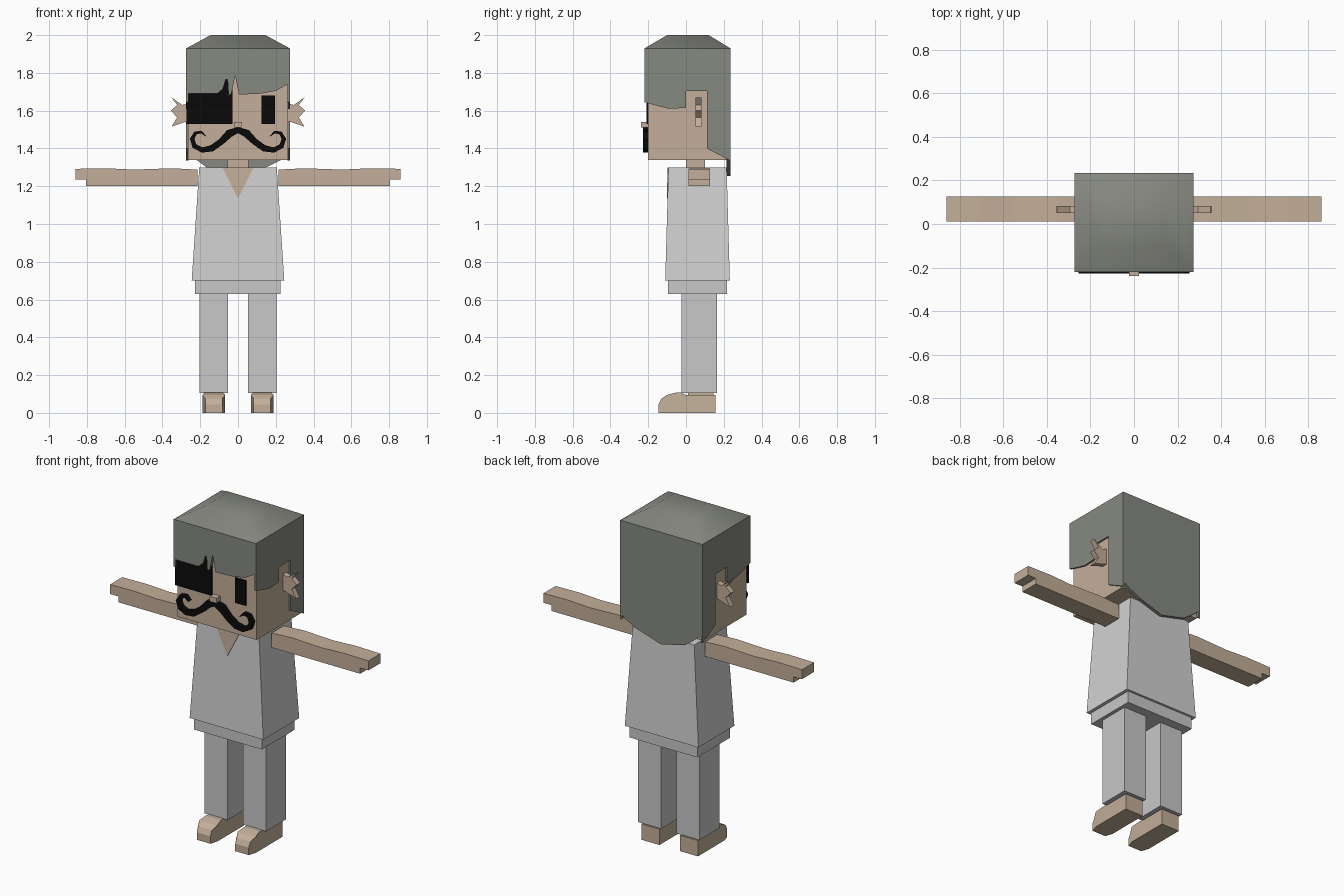
import bpy, bmesh
from math import radians
from mathutils import Vector

cube = bpy.data.objects.get("Cube")
if cube:
    bpy.data.objects.remove(cube)


def material(name, rgb):
    m = bpy.data.materials.new(name)
    m.use_nodes = True
    m.diffuse_color = (*rgb, 1)
    m.node_tree.nodes["Principled BSDF"].inputs["Base Color"].default_value = (*rgb, 1)
    return m


SKIN = material("skin", (0.55, 0.43, 0.32))
HAIR = material("grey hair", (0.24, 0.25, 0.22))
BLACK = material("black", (0.003, 0.003, 0.003))
SHIRT = material("pale grey shirt", (0.64, 0.64, 0.64))
TROUSERS = material("grey trousers", (0.58, 0.58, 0.58))


def finish(name, bm, mat):
    bmesh.ops.recalc_face_normals(bm, faces=bm.faces)
    mesh = bpy.data.meshes.new(name)
    bm.to_mesh(mesh)
    bm.free()
    mesh.materials.append(mat)
    ob = bpy.data.objects.new(name, mesh)
    bpy.context.collection.objects.link(ob)
    return ob


def prism(name, mat, axis, outline, a, b):
    """Extrude an outline along an axis: x takes (y, z), y takes (x, z)."""
    bm = bmesh.new()
    place = {"x": lambda p, d: (d, p[0], p[1]),
             "y": lambda p, d: (p[0], d, p[1])}[axis]
    face = bm.faces.new([bm.verts.new(place(p, a)) for p in outline])
    ext = bmesh.ops.extrude_face_region(bm, geom=[face])
    step = Vector(place((0, 0), b - a))
    bmesh.ops.translate(bm, vec=step,
                        verts=[v for v in ext["geom"] if isinstance(v, bmesh.types.BMVert)])
    return finish(name, bm, mat)


def loft(name, mat, low, high):
    """Box between two levels, each (x0, x1, y0, y1, z)."""
    bm = bmesh.new()
    rings = [[bm.verts.new((x, y, z)) for x, y in ((x0, y0), (x1, y0), (x1, y1), (x0, y1))]
             for x0, x1, y0, y1, z in (low, high)]
    for ring in rings:
        bm.faces.new(ring)
    for i in range(4):
        j = (i + 1) % 4
        bm.faces.new((rings[0][i], rings[0][j], rings[1][j], rings[1][i]))
    return finish(name, bm, mat)


def box(name, mat, x0, x1, y0, y1, z0, z1):
    return loft(name, mat, (x0, x1, y0, y1, z0), (x0, x1, y0, y1, z1))


# Head and neck
box("head", SKIN, -0.264, 0.264, -0.2, 0.215, 1.34, 1.9)
box("neck", SKIN, -0.055, 0.055, 0, 0.1, 1.28, 1.35)
box("nose", SKIN, -0.022, 0.022, -0.238, -0.2, 1.51, 1.54)

# Hair: domed cap, ragged fringe, side panels with ear notches, back panel
cap = loft("hair_cap", HAIR, (-0.274, 0.274, -0.22, 0.235, 1.93),
           (-0.145, 0.145, -0.1, 0.12, 2.0))
prism("hair_fringe", HAIR, "y",
      [(-0.264, 1.93), (-0.264, 1.69), (-0.11, 1.69), (-0.08, 1.715), (-0.065, 1.765),
       (-0.055, 1.765), (-0.05, 1.68), (-0.035, 1.69), (-0.015, 1.785), (0.005, 1.685),
       (0.12, 1.69), (0.2, 1.705), (0.264, 1.74), (0.264, 1.93)], -0.22, -0.2)
prism("hair_back", HAIR, "y",
      [(-0.264, 1.93), (-0.264, 1.375), (-0.22, 1.34), (-0.16, 1.295), (0, 1.255),
       (0.16, 1.305), (0.24, 1.345), (0.264, 1.365), (0.264, 1.93)], 0.215, 0.235)
for side, s in (("left", 1), ("right", -1)):
    prism(side + "_hair_side", HAIR, "x",
          [(-0.22, 1.93), (-0.22, 1.645), (-0.15, 1.625), (-0.09, 1.61), (0, 1.615),
           (0, 1.705), (0.11, 1.705), (0.11, 1.4), (0.235, 1.335), (0.235, 1.93)],
          s * 0.263, s * 0.274)

# Smooth the dome while keeping its rim sharp
bpy.ops.object.select_all(action="DESELECT")
cap.select_set(True)
bpy.context.view_layer.objects.active = cap
bpy.ops.object.shade_smooth_by_angle(angle=radians(45))

# Eye patch and eye
box("eye_patch", BLACK, -0.272, -0.03, -0.209, -0.2, 1.53, 1.775)
box("left_eye", BLACK, 0.125, 0.195, -0.209, -0.2, 1.53, 1.68)

# Moustache: each half is a curling stroke of (x, z, half width)
STROKE = [(0, 1.497, 0.016), (0.045, 1.48, 0.021), (0.09, 1.435, 0.017),
          (0.14, 1.4, 0.017), (0.19, 1.392, 0.014), (0.23, 1.412, 0.013),
          (0.243, 1.45, 0.012), (0.225, 1.482, 0.009), (0.195, 1.487, 0.007),
          (0.17, 1.465, 0.002)]
for side, s in (("left", 1), ("right", -1)):
    edge_a, edge_b = [], []
    for i, (x, z, w) in enumerate(STROKE):
        p, q = STROKE[max(i - 1, 0)], STROKE[min(i + 1, len(STROKE) - 1)]
        n = Vector((p[1] - q[1], q[0] - p[0])).normalized() * w
        if i == 0:
            n = Vector((0, w))
        edge_a.append((s * (x + n.x), z + n.y))
        edge_b.append((s * (x - n.x), z - n.y))
    prism(side + "_moustache", BLACK, "y", edge_a + edge_b[::-1], -0.228, -0.2)

# Shirt with open collar, and hem below it
loft("shirt", SHIRT, (-0.245, 0.245, -0.11, 0.232, 0.7), (-0.205, 0.205, -0.093, 0.215, 1.3))
box("hem", TROUSERS, -0.228, 0.225, -0.095, 0.218, 0.63, 0.7)
collar = prism("open_collar", SKIN, "y", [(-0.083, 1.3), (0.083, 1.3), (0, 1.135)],
               -0.097, -0.09)
for v in collar.data.vertices:
    v.co.y -= (1.3 - v.co.z) * 0.028

# Paired ears, arms, legs and feet
for side, s in (("left", 1), ("right", -1)):
    ear = [(0.26, 1.64), (0.295, 1.63), (0.352, 1.67), (0.322, 1.63), (0.356, 1.6),
           (0.322, 1.565), (0.352, 1.515), (0.295, 1.535), (0.26, 1.545)]
    prism(side + "_ear", SKIN, "y", [(s * x, z) for x, z in ear], 0.05, 0.083)

    arm = [(0.215, 1.2), (0.805, 1.2), (0.805, 1.235), (0.86, 1.235), (0.86, 1.292),
           (0.7, 1.295), (0.55, 1.288), (0.35, 1.295), (0.215, 1.288)]
    prism(side + "_arm", SKIN, "y", [(s * x, z) for x, z in arm], 0.012, 0.127)

    box(side + "_leg", TROUSERS, s * 0.128 - 0.076, s * 0.128 + 0.076,
        -0.025, 0.163, 0.105, 0.64)
    box(side + "_ankle", SKIN, s * 0.128 - 0.05, s * 0.128 + 0.05, 0.01, 0.145, 0.08, 0.12)

    # Foot with a rounded toe narrowing towards the tip
    foot = prism(side + "_foot", SKIN, "x",
                 [(-0.145, 0), (-0.145, 0.045), (-0.13, 0.075), (-0.1, 0.095),
                  (-0.055, 0.107), (-0.025, 0.107), (0, 0.095), (0.155, 0.095),
                  (0.155, 0), (-0.1, 0)], -0.06, 0.06)
    for v in foot.data.vertices:
        if v.co.y < -0.12:
            v.co.x *= 0.75
        elif v.co.z > 0.1:
            v.co.x *= 0.85
        v.co.x += s * 0.128
